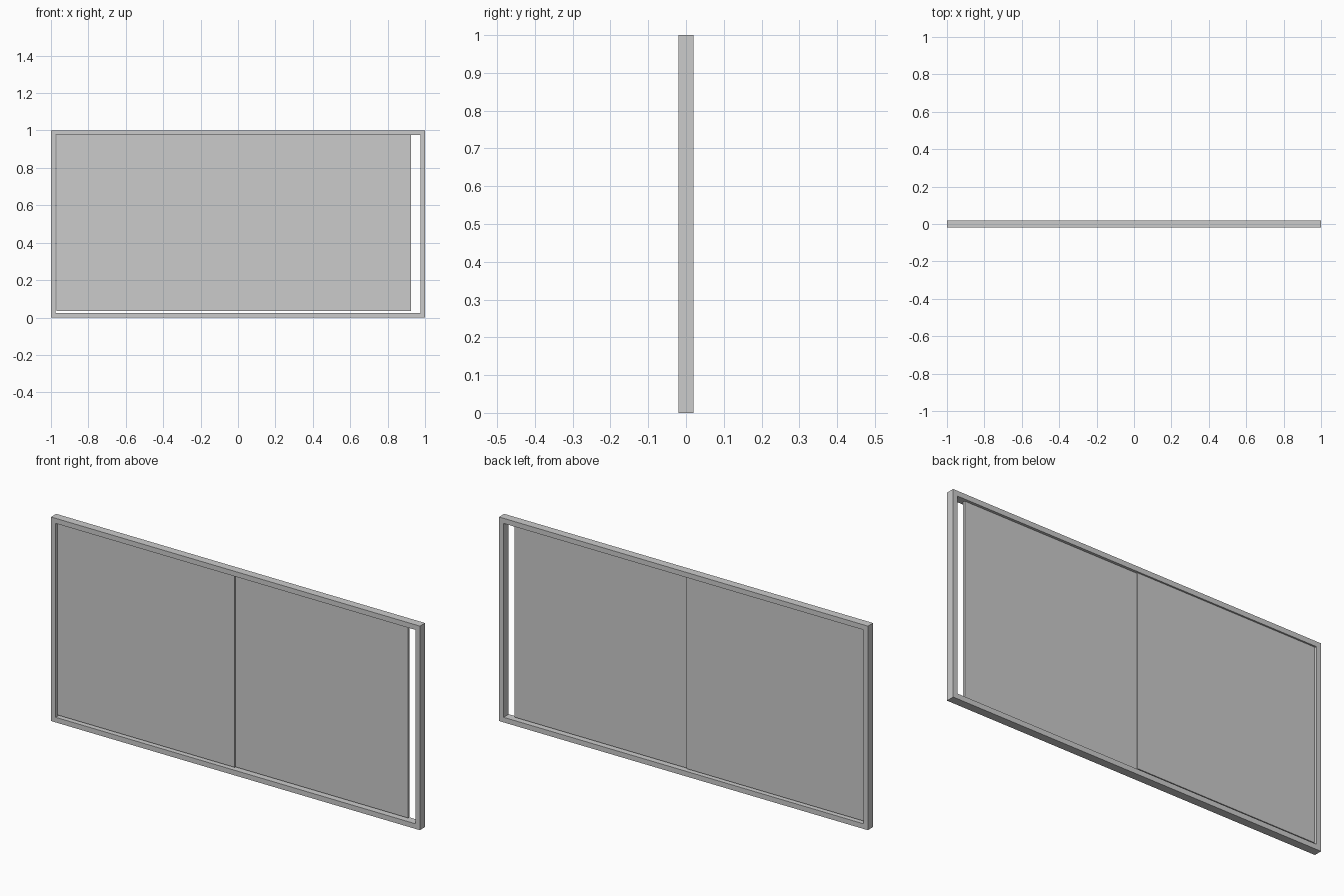
import bpy, bmesh

if "Cube" in bpy.data.objects:
    bpy.data.objects.remove(bpy.data.objects["Cube"])


def add_object(name, bm):
    bmesh.ops.recalc_face_normals(bm, faces=bm.faces[:])
    mesh = bpy.data.meshes.new(name)
    bm.to_mesh(mesh)
    bm.free()
    obj = bpy.data.objects.new(name, mesh)
    bpy.context.collection.objects.link(obj)
    return obj


def box(name, x0, x1, y0, y1, z0, z1):
    bm = bmesh.new()
    bmesh.ops.create_cube(bm, size=1)
    bmesh.ops.scale(bm, vec=(x1 - x0, y1 - y0, z1 - z0), verts=bm.verts)
    bmesh.ops.translate(bm, vec=((x0 + x1) / 2, (y0 + y1) / 2, (z0 + z1) / 2), verts=bm.verts)
    return add_object(name, bm)


def ring(name, half_w, height, border, depth):
    # mitred rectangular frame: four front quads extruded to depth
    bm = bmesh.new()
    loops = []
    for b in (0, border):
        corners = [(-half_w + b, b), (half_w - b, b), (half_w - b, height - b), (-half_w + b, height - b)]
        loops.append([bm.verts.new((x, -depth / 2, z)) for x, z in corners])
    outer, inner = loops
    faces = []
    for i in range(4):
        j = (i + 1) % 4
        faces.append(bm.faces.new((outer[i], outer[j], inner[j], inner[i])))
    result = bmesh.ops.extrude_face_region(bm, geom=faces, use_keep_orig=True)
    moved = [v for v in result["geom"] if isinstance(v, bmesh.types.BMVert)]
    bmesh.ops.translate(bm, vec=(0, depth, 0), verts=moved)
    return add_object(name, bm)


# outer window frame
ring("outer_frame", 1.0, 1.0, 0.025, 0.04)

# left pane stands proud of the right one, which is slid slightly open
box("left_panel", -0.97, -0.01, -0.011, 0.012, 0.034, 0.975)
box("right_panel", -0.01, 0.925, -0.005, 0.007, 0.034, 0.975)
